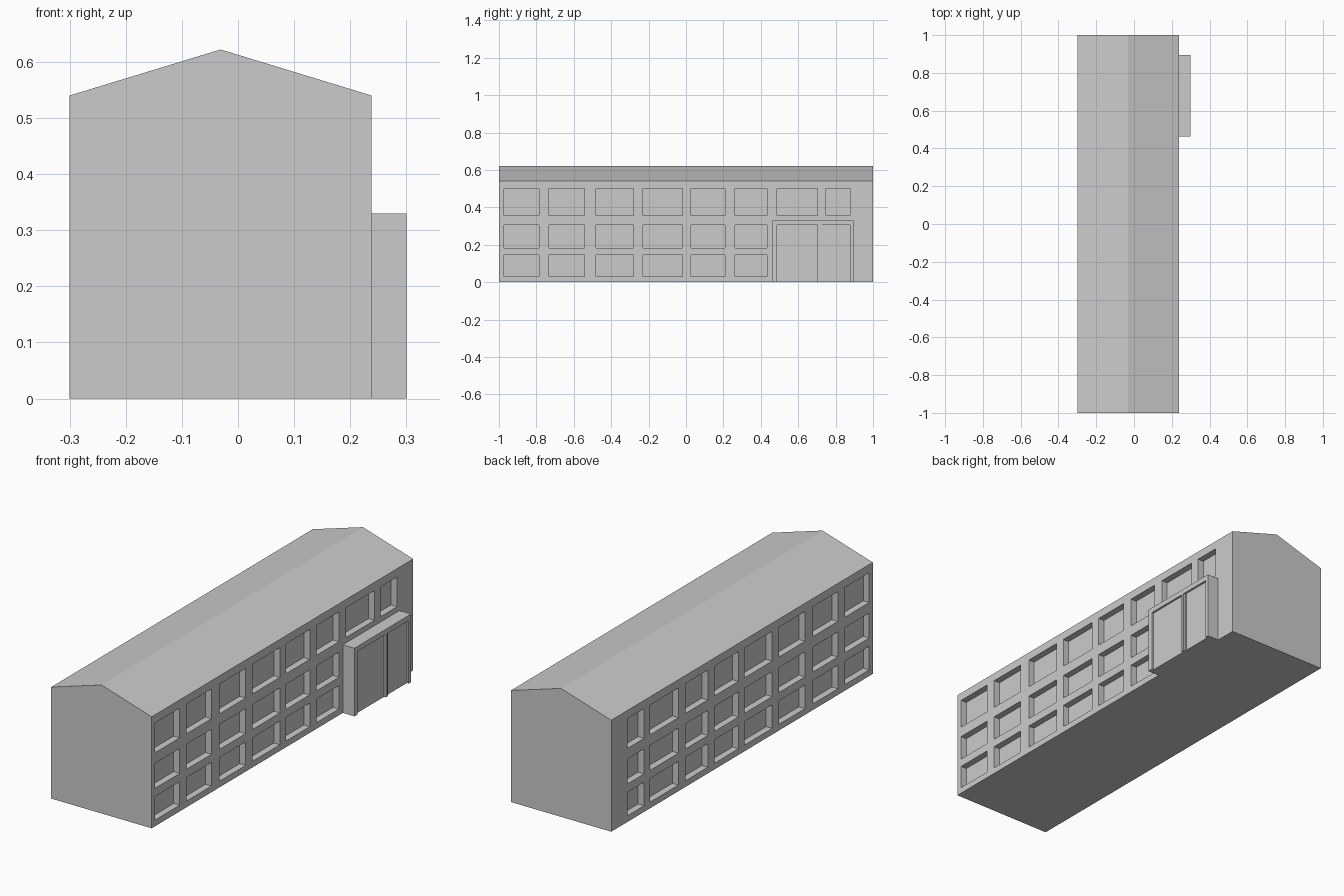
import bpy
import bmesh
from mathutils import Matrix

if "Cube" in bpy.data.objects:
    bpy.data.objects.remove(bpy.data.objects["Cube"])

LEFT, RIGHT = -0.30, 0.238          # side walls
RIDGE = (LEFT + RIGHT) / 2
DEPTH = 0.032                       # window recess
COLUMNS = [(-0.973, -0.786), (-0.733, -0.543), (-0.481, -0.281), (-0.23, -0.02),
           (0.027, 0.209), (0.262, 0.433), (0.487, 0.703), (0.749, 0.877)]
ROWS = [(0.03, 0.144), (0.184, 0.305), (0.356, 0.50)]


def make_object(name, bm):
    bmesh.ops.recalc_face_normals(bm, faces=bm.faces)
    mesh = bpy.data.meshes.new(name)
    bm.to_mesh(mesh)
    bm.free()
    obj = bpy.data.objects.new(name, mesh)
    bpy.context.collection.objects.link(obj)
    return obj


def boxes(name, spans):
    """One object made of boxes, each given as x, y and z ranges."""
    bm = bmesh.new()
    for span in spans:
        centre = [(a + b) / 2 for a, b in span]
        size = [b - a for a, b in span]
        matrix = Matrix.Translation(centre) @ Matrix.Diagonal((*size, 1))
        bmesh.ops.create_cube(bm, size=1, matrix=matrix)
    return make_object(name, bm)


def cut(target, cutter):
    cutter.hide_render = True
    cutter.hide_set(True)
    mod = target.modifiers.new("openings", 'BOOLEAN')
    mod.operation = 'DIFFERENCE'
    mod.solver = 'EXACT'
    mod.object = cutter


# Main building: gabled profile extruded along its length
profile = [(LEFT, 0), (RIGHT, 0), (RIGHT, 0.54), (RIDGE, 0.622), (LEFT, 0.54)]
bm = bmesh.new()
gable = bm.faces.new([bm.verts.new((x, -1, z)) for x, z in profile])
ext = bmesh.ops.extrude_face_region(bm, geom=[gable], use_keep_orig=True)
bmesh.ops.translate(bm, vec=(0, 2, 0),
                    verts=[v for v in ext["geom"] if isinstance(v, bmesh.types.BMVert)])
building = make_object("building", bm)

# Recessed windows on both long walls, leaving out those behind the porch
windows = []
for r, row in enumerate(ROWS):
    for c, col in enumerate(COLUMNS):
        windows.append(((LEFT - 0.05, LEFT + DEPTH), col, row))
        if r == 2 or c < 6:
            windows.append(((RIGHT - DEPTH, RIGHT + 0.05), col, row))
cut(building, boxes("window_cutter", windows))

# Entrance porch with two shallow door recesses
porch = boxes("entrance_porch", [((RIGHT - 0.005, 0.30), (0.462, 0.895), (0, 0.33))])
doors = [((0.29, 0.35), y, (-0.05, 0.305)) for y in [(0.487, 0.703), (0.727, 0.877)]]
cut(porch, boxes("door_cutter", doors))

# Groove down the post between the doors
groove = boxes("door_post_groove_cutter", [((0.295, 0.35), (0.714, 0.73), (-0.05, 0.305))])
cut(porch, groove)
